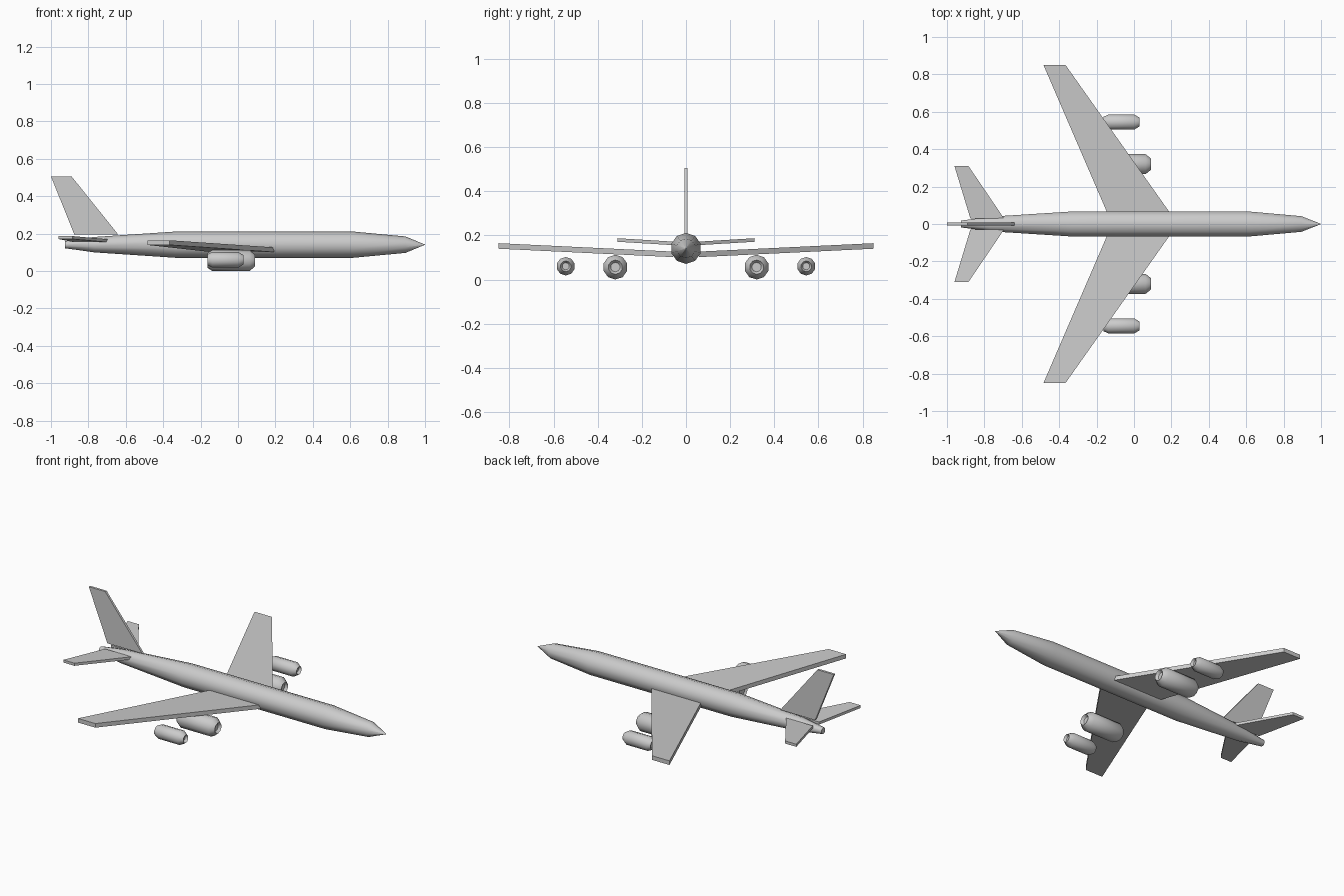
import bpy, bmesh
from math import pi, sin, cos

if "Cube" in bpy.data.objects:
    bpy.data.objects.remove(bpy.data.objects["Cube"])


def finish(bm, name):
    bmesh.ops.recalc_face_normals(bm, faces=bm.faces)
    me = bpy.data.meshes.new(name)
    bm.to_mesh(me)
    bm.free()
    ob = bpy.data.objects.new(name, me)
    bpy.context.collection.objects.link(ob)
    bpy.ops.object.select_all(action='DESELECT')
    bpy.context.view_layer.objects.active = ob
    ob.select_set(True)
    bpy.ops.object.shade_smooth_by_angle(angle=0.7)
    return ob


def lathe_x(name, profile, y, z, sides=10):
    """Rings along x from (x, radius) pairs, capped at both ends."""
    bm = bmesh.new()
    rings = []
    for x, r in profile:
        rings.append([bm.verts.new((x, y + r * sin(2 * pi * i / sides),
                                    z + r * cos(2 * pi * i / sides)))
                      for i in range(sides)])
    for a, b in zip(rings, rings[1:]):
        for i in range(sides):
            j = (i + 1) % sides
            bm.faces.new((a[i], a[j], b[j], b[i]))
    bm.faces.new(rings[0])
    bm.faces.new(rings[-1])
    bmesh.ops.remove_doubles(bm, verts=bm.verts, dist=1e-5)
    return finish(bm, name)


def slab(name, corners, offset):
    """Flat panel from four corners, thickened both ways by offset."""
    bm = bmesh.new()
    low, high = [[bm.verts.new([c + s * o for c, o in zip(p, offset)])
                  for p in corners] for s in (-1, 1)]
    bm.faces.new(low)
    bm.faces.new(high)
    for i in range(4):
        j = (i + 1) % 4
        bm.faces.new((low[i], low[j], high[j], high[i]))
    return finish(bm, name)


# Fuselage
lathe_x("fuselage", [(-0.925, 0.019), (-0.77, 0.041), (-0.335, 0.07),
                     (0.617, 0.07), (0.895, 0.044), (1.0, 0.0005)], 0, 0.141)

# Vertical tail fin
slab("tail_fin", [(-0.64, 0, 0.195), (-0.875, 0, 0.195),
                  (-1.0, 0, 0.506), (-0.89, 0, 0.506)], (0, 0.007, 0))

for side, s in (("left", 1), ("right", -1)):
    # Swept wings and tailplanes
    slab(side + "_wing", [(0.192, s * 0.06, 0.114), (-0.143, s * 0.06, 0.114),
                          (-0.484, s * 0.85, 0.152), (-0.366, s * 0.85, 0.152)],
         (0, 0, 0.0125))
    slab(side + "_tailplane", [(-0.695, s * 0.03, 0.162), (-0.875, s * 0.03, 0.162),
                               (-0.96, s * 0.31, 0.179), (-0.885, s * 0.31, 0.179)],
         (0, 0, 0.008))
    # Engine pods with tapered ends and a shallow intake
    for label, y, z, r, x0, x1 in (("inner", 0.32, 0.056, 0.056, -0.163, 0.09),
                                   ("outer", 0.545, 0.06, 0.042, -0.163, 0.03)):
        lathe_x(f"{side}_{label}_engine",
                [(x0 + 0.01, r * 0.5), (x0, r * 0.7), (x0 + 0.025, r),
                 (x1 - 0.028, r), (x1, r * 0.58), (x1 - 0.015, r * 0.38)], s * y, z)
